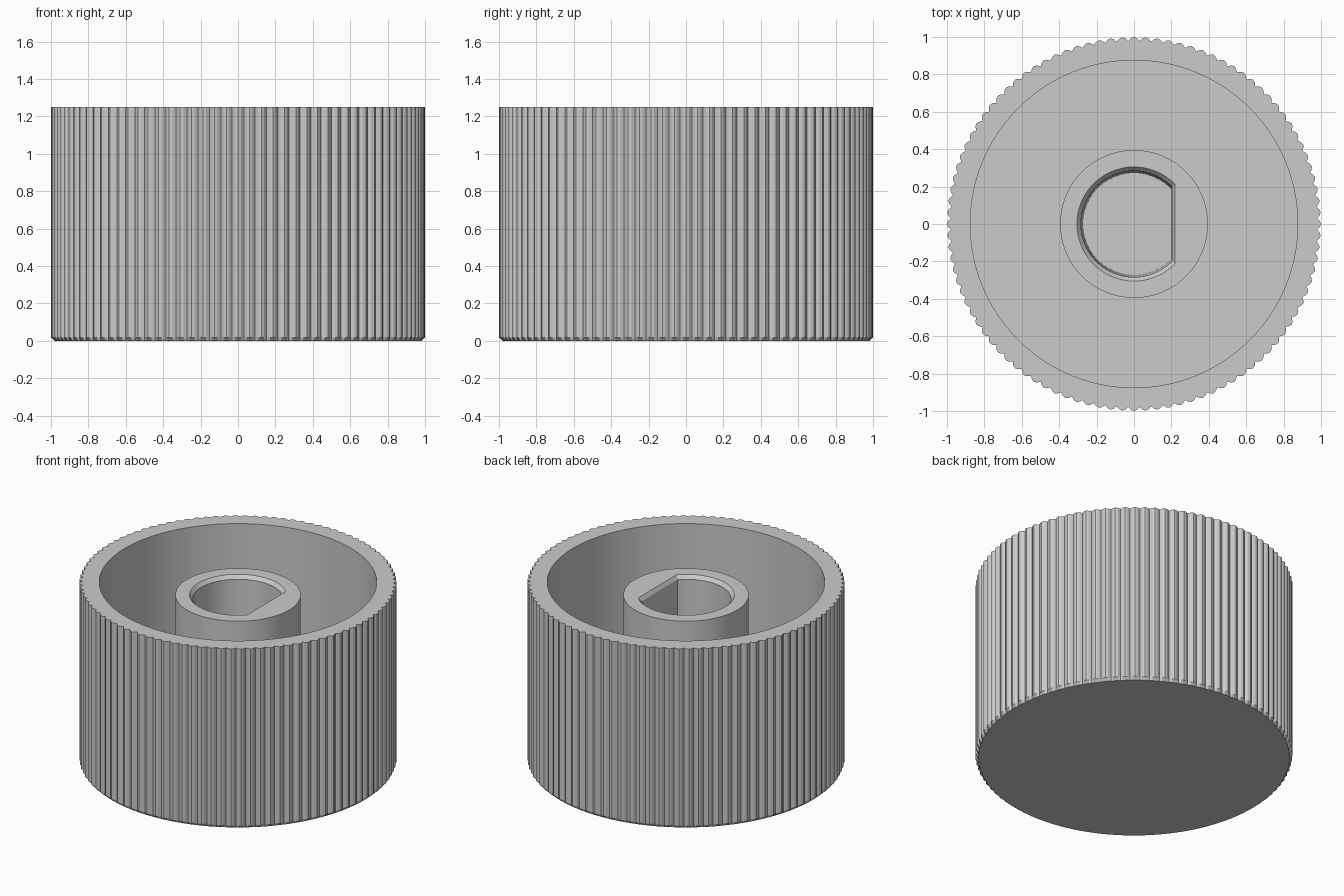
import bpy, bmesh, math

TEETH = 100
STEPS = 4                      # points per grip tooth
COUNT = TEETH * STEPS          # points in every ring
TOOTH = (1.0, 0.994, 0.98, 0.994)
FLOOR = 0.12
HEIGHT = 1.25
BOSS_TOP = 1.163

cube = bpy.data.objects.get("Cube")
if cube:
    bpy.data.objects.remove(cube, do_unlink=True)

grey = bpy.data.materials.new("light grey plastic")
grey.use_nodes = True
colour = (0.6, 0.6, 0.6, 1)
grey.diffuse_color = colour
grey.node_tree.nodes["Principled BSDF"].inputs["Base Color"].default_value = colour


def circle(radius):
    return lambda i, angle: radius


def grip(limit):
    """Toothed outline, trimmed to a limiting radius."""
    return lambda i, angle: min(limit, TOOTH[i % STEPS])


def d_shape(radius, flat):
    """Round outline with one flat side facing +x."""
    def outline(i, angle):
        c = math.cos(angle)
        return min(radius, flat / c) if c > 0 else radius
    return outline


def loft(name, rings):
    """Join rings (outline, height) into a closed solid."""
    bm = bmesh.new()
    loops = []
    for outline, z in rings:
        loop = []
        for i in range(COUNT):
            a = math.tau * i / COUNT
            r = outline(i, a)
            loop.append(bm.verts.new((r * math.cos(a), r * math.sin(a), z)))
        loops.append(loop)
    for low, high in zip(loops, loops[1:]):
        for i in range(COUNT):
            j = (i + 1) % COUNT
            bm.faces.new((low[i], low[j], high[j], high[i]))
    bm.faces.new(loops[0][::-1])
    bm.faces.new(loops[-1])
    mesh = bpy.data.meshes.new(name)
    bm.to_mesh(mesh)
    bm.free()
    mesh.materials.append(grey)
    obj = bpy.data.objects.new(name, mesh)
    bpy.context.collection.objects.link(obj)
    bpy.ops.object.select_all(action="DESELECT")
    obj.select_set(True)
    bpy.context.view_layer.objects.active = obj
    bpy.ops.object.shade_smooth_by_angle(angle=math.radians(15))
    return obj


# Hollow cup with a ribbed grip and a bevelled closed end
loft("knob_body", [
    (grip(0.98), 0),
    (grip(1.0), 0.018),
    (grip(1.0), HEIGHT),
    (circle(0.875), HEIGHT),
    (circle(0.875), FLOOR),
])

# Central boss with a chamfered, slightly tapered D-shaped bore
loft("shaft_boss", [
    (circle(0.395), FLOOR / 2),
    (circle(0.395), BOSS_TOP),
    (d_shape(0.305, 0.22), BOSS_TOP),
    (d_shape(0.284, 0.204), BOSS_TOP - 0.025),
    (d_shape(0.273, 0.198), FLOOR),
])
